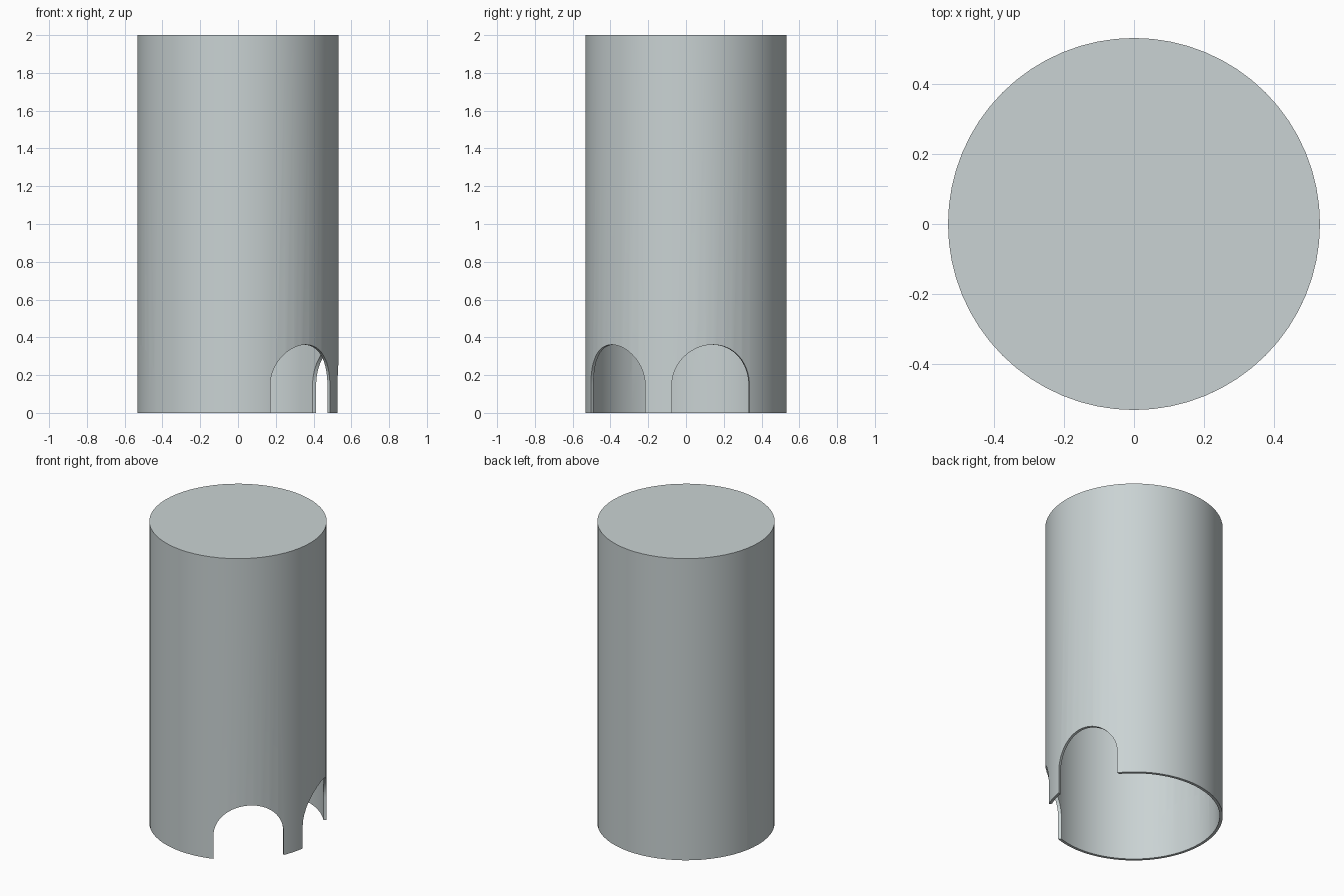
import bpy, bmesh, math
from mathutils import Matrix

if "Cube" in bpy.data.objects:
    bpy.data.objects.remove(bpy.data.objects["Cube"])

R, H, T = 0.533, 2.0, 0.018      # outer radius, height, wall thickness
SEG = 64
ARCH_HALF, ARCH_SPRING = 0.213, 0.148
ARCH_ANGLES = (-47.6, 15.5, 191.9)


def add_object(name, bm):
    bmesh.ops.recalc_face_normals(bm, faces=bm.faces[:])
    mesh = bpy.data.meshes.new(name)
    bm.to_mesh(mesh)
    bm.free()
    obj = bpy.data.objects.new(name, mesh)
    bpy.context.collection.objects.link(obj)
    return obj


def make_shell():
    # Thin-walled tube, closed at the top and open at the bottom
    bm = bmesh.new()
    rings = []
    for r, z in ((R, H), (R, 0), (R - T, 0), (R - T, H - T)):
        rings.append([bm.verts.new((r * math.cos(a), r * math.sin(a), z))
                      for a in (2 * math.pi * i / SEG for i in range(SEG))])
    for lower, upper in zip(rings, rings[1:]):
        for i in range(SEG):
            j = (i + 1) % SEG
            bm.faces.new((lower[i], lower[j], upper[j], upper[i]))
    bm.faces.new(rings[0])
    bm.faces.new(rings[-1])
    return add_object("cylinder_shell", bm)


def make_arch_cutter(degrees):
    # Round-topped doorway prism pointing out along the given angle
    bm = bmesh.new()
    profile = [(-ARCH_HALF, -0.1), (ARCH_HALF, -0.1)]
    for i in range(33):
        a = math.pi * i / 32
        profile.append((ARCH_HALF * math.cos(a),
                        ARCH_SPRING + ARCH_HALF * math.sin(a)))
    face = bm.faces.new([bm.verts.new((0.4, y, z)) for y, z in profile])
    ext = bmesh.ops.extrude_face_region(bm, geom=[face], use_keep_orig=True)
    outer = [v for v in ext["geom"] if isinstance(v, bmesh.types.BMVert)]
    bmesh.ops.translate(bm, verts=outer, vec=(0.3, 0, 0))
    bm.transform(Matrix.Rotation(math.radians(degrees), 4, "Z"))
    cutter = add_object("arch_cutter", bm)
    cutter.hide_render = True
    return cutter


shell = make_shell()
bpy.context.view_layer.objects.active = shell
shell.select_set(True)

# Cut the three arched openings in the lower wall
for angle in ARCH_ANGLES:
    cutter = make_arch_cutter(angle)
    mod = shell.modifiers.new("arch", "BOOLEAN")
    mod.operation = "DIFFERENCE"
    mod.solver = "EXACT"
    mod.object = cutter
    bpy.ops.object.modifier_apply(modifier=mod.name)
    bpy.data.objects.remove(cutter)

# Single pale grey finish
grey = bpy.data.materials.new("pale_grey")
grey.diffuse_color = (0.59, 0.65, 0.655, 1)
grey.use_nodes = True
grey.node_tree.nodes["Principled BSDF"].inputs["Base Color"].default_value = grey.diffuse_color
shell.data.materials.clear()
shell.data.materials.append(grey)
bpy.ops.object.shade_smooth_by_angle(angle=math.radians(30))
